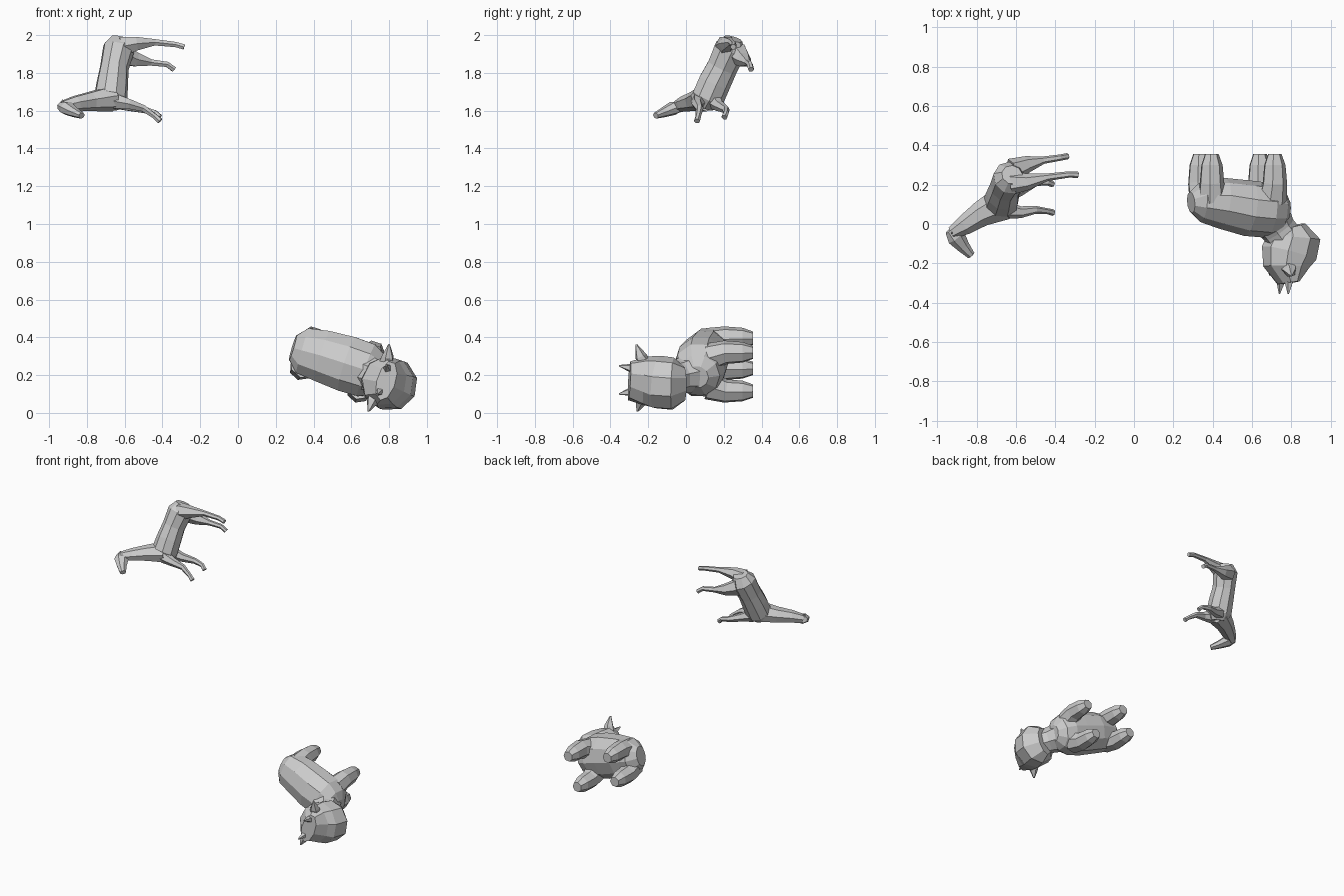
import bpy, bmesh
from math import cos, sin, pi
from mathutils import Vector


def loft(name, stations, side, n=8):
    """Flat-shaded tube through (x, y, z, half width along side, half depth)."""
    bm = bmesh.new()
    pts = [Vector(s[:3]) for s in stations]
    rings = []
    for i, s in enumerate(stations):
        tangent = (pts[min(i + 1, len(pts) - 1)] - pts[max(i - 1, 0)]).normalized()
        a = Vector(side)
        a = (a - tangent * a.dot(tangent)).normalized()
        b = tangent.cross(a)
        rings.append([bm.verts.new(pts[i] + a * s[3] * cos(2 * pi * (k + .5) / n)
                                   + b * s[4] * sin(2 * pi * (k + .5) / n))
                      for k in range(n)])
    for r, q in zip(rings, rings[1:]):
        for k in range(n):
            bm.faces.new((r[k], r[(k + 1) % n], q[(k + 1) % n], q[k]))
    bm.faces.new(rings[0])
    bm.faces.new(rings[-1])
    bmesh.ops.recalc_face_normals(bm, faces=bm.faces)
    mesh = bpy.data.meshes.new(name)
    bm.to_mesh(mesh)
    bm.free()
    ob = bpy.data.objects.new(name, mesh)
    bpy.context.collection.objects.link(ob)
    return ob


def limb(name, path, radii, side, n=6):
    return loft(name, [(*p, r, r) for p, r in zip(path, radii)], side, n)


# slender animal: torso, neck, head
HS = (0, -.9, .42)
loft("slender_torso", [
    (-.62, .25, 1.98, .05, .055), (-.632, .235, 1.93, .088, .085),
    (-.655, .19, 1.83, .083, .077), (-.665, .15, 1.75, .088, .085),
    (-.675, .115, 1.67, .088, .09), (-.685, .095, 1.625, .055, .065)], HS, 9)
Z = (0, 0, 1)
loft("slender_neck", [
    (-.67, .105, 1.665, .07, .09), (-.78, .05, 1.65, .053, .066),
    (-.86, -.005, 1.638, .042, .052), (-.925, -.045, 1.622, .033, .032)], Z, 7)
loft("slender_head", [
    (-.938, -.03, 1.625, .022, .028), (-.905, -.065, 1.613, .037, .05),
    (-.868, -.115, 1.592, .027, .034), (-.828, -.16, 1.574, .017, .021)], Z, 7)
for tip in ((-.875, -.02, 1.60), (-.93, -.045, 1.66)):
    limb("slender_ear", [(-.92, -.045, 1.63), tip], [.016, .003], Z, 4)

# slender animal: legs
hind = [.06, .042, .019, .016, .016]
fore = [.045, .03, .02, .015, .017]
limb("slender_hind_leg", [(-.62, .21, 1.94), (-.54, .215, 1.955), (-.44, .238, 1.962),
                          (-.33, .252, 1.95), (-.285, .25, 1.937)], hind, Z)
limb("slender_hind_leg", [(-.62, .275, 1.90), (-.54, .305, 1.87), (-.46, .325, 1.855),
                          (-.375, .338, 1.845), (-.338, .345, 1.818)], hind, Z)
limb("slender_fore_leg", [(-.65, .07, 1.65), (-.575, .06, 1.635), (-.50, .072, 1.612),
                          (-.44, .065, 1.57), (-.412, .058, 1.545)], fore, Z)
limb("slender_fore_leg", [(-.65, .15, 1.65), (-.575, .175, 1.625), (-.50, .212, 1.605),
                          (-.44, .212, 1.59), (-.415, .203, 1.565)], fore, Z)

# stout animal: body, neck, head
U = (.3, 0, .95)
loft("stout_body", [
    (.29, .11, .345, .07, .055), (.34, .115, .33, .128, .105),
    (.45, .105, .30, .145, .13), (.58, .08, .258, .156, .142),
    (.68, .07, .225, .152, .14), (.745, .065, .20, .115, .115),
    (.78, .06, .19, .06, .06)], U, 10)
limb("stout_neck", [(.69, .04, .21), (.735, -.03, .195), (.79, -.10, .175)],
     [.11, .092, .095], U, 8)
loft("stout_head", [
    (.80, -.012, .155, .10, .07), (.813, -.07, .152, .142, .138),
    (.79, -.15, .16, .143, .145), (.775, -.22, .168, .132, .118),
    (.785, -.30, .17, .108, .05)], U, 9)

# stout animal: ears and horns
limb("stout_ear", [(.785, -.22, .26), (.795, -.24, .30), (.80, -.263, .362)], [.04, .032, .005], U, 5)
limb("stout_ear", [(.73, -.22, .10), (.71, -.238, .06), (.69, -.258, .008)], [.04, .032, .005], U, 5)
limb("stout_horn", [(.79, -.28, .235), (.785, -.355, .25)], [.028, .004], U, 5)
limb("stout_horn", [(.75, -.28, .115), (.74, -.355, .10)], [.028, .004], U, 5)

# stout animal: legs
for x, z in ((.395, .395), (.335, .235), (.715, .32), (.64, .115)):
    cx, cz = (.40, .32) if x < .5 else (.67, .22)
    mx, mz = x * .75 + cx * .25, z * .75 + cz * .25
    limb("stout_leg", [(mx, .12, mz), (x, .21, z), (x, .30, z), (x, .355, z)],
         [.075, .064, .056, .036], U, 7)
